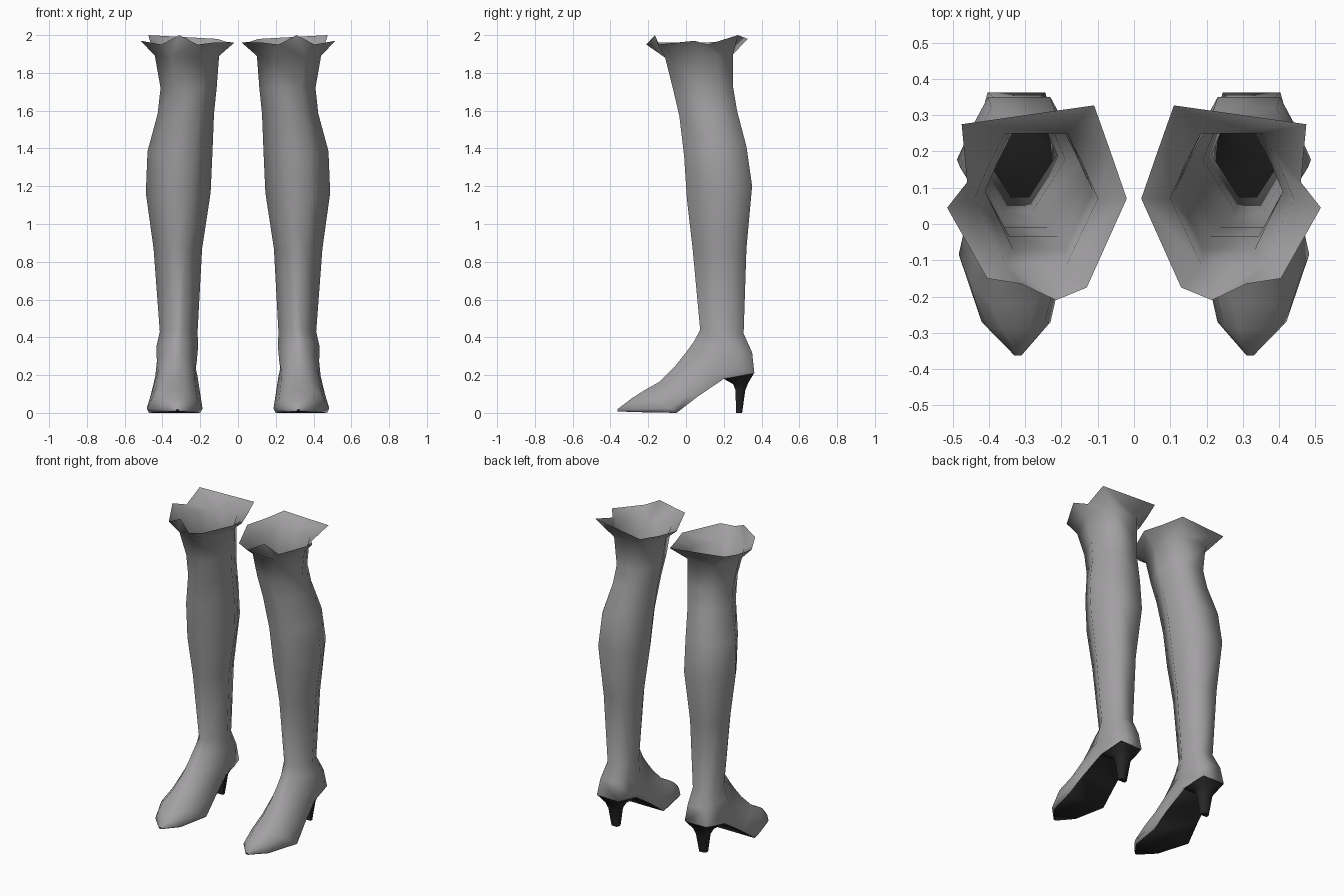
import bpy, bmesh, math

if "Cube" in bpy.data.objects:
    bpy.data.objects.remove(bpy.data.objects["Cube"])


def material(name, rgb):
    m = bpy.data.materials.new(name)
    m.diffuse_color = (*rgb, 1)
    m.use_nodes = True
    m.node_tree.nodes["Principled BSDF"].inputs["Base Color"].default_value = m.diffuse_color
    return m


GREY = material("grey leather", (0.36, 0.35, 0.36))
BLACK = material("black sole", (0.02, 0.02, 0.02))


def loft(name, rings, mats, rule=None, extra=()):
    """Skin a list of rings, then mirror the part to the other leg.
    Extra points subdivide the last edge of the first ring."""
    bm = bmesh.new()
    rows = [[bm.verts.new(p) for p in ring] for ring in rings]
    n = len(rows[0])
    for i in range(len(rows) - 1):
        for j in range(n):
            k = (j + 1) % n
            mid = [bm.verts.new(p) for p in extra] if i == 0 and k == 0 else []
            f = bm.faces.new([rows[i][j], *mid, rows[i][k], rows[i + 1][k], rows[i + 1][j]])
            f.material_index = rule(i, j) if rule else 0
    bm.faces.new(rows[-1]).material_index = len(mats) - 1
    bmesh.ops.recalc_face_normals(bm, faces=bm.faces)
    bmesh.ops.triangulate(bm, faces=[f for f in bm.faces if len(f.verts) > 4])
    me = bpy.data.meshes.new(name)
    bm.to_mesh(me)
    bm.free()
    for m in mats:
        me.materials.append(m)
    ob = bpy.data.objects.new(name, me)
    bpy.context.collection.objects.link(ob)
    bpy.ops.object.select_all(action='DESELECT')
    ob.select_set(True)
    bpy.context.view_layer.objects.active = ob
    bpy.ops.object.shade_smooth_by_angle(angle=math.radians(72))
    mod = ob.modifiers.new("other_leg", 'MIRROR')
    mod.use_mirror_merge = False


# Cross-sections: (position front to back, half width), hexagonal shaft and flat-soled foot
SHAFT = [(0, 0), (.5, 1), (.76, .76), (1, .5)]
FOOT = [(0, 0), (.35, .8), (.8, 1), (1, .92)]


def section(x0, x1, front, back, t, f):
    cx, hw = (x0 + x1) / 2, (x1 - x0) / 2
    half = [(a[0] + (b[0] - a[0]) * t, a[1] + (b[1] - a[1]) * t) for a, b in zip(SHAFT, FOOT)]
    half[0] = (0, f)
    pts = half + [(u, -w) for u, w in reversed(half)]
    return [(cx + w * hw, front[0] + (back[0] - front[0]) * u,
             front[1] + (back[1] - front[1]) * u) for u, w in pts]


# Boot: x range, front/top point (y, z), back/bottom point (y, z), blend to foot, front width
SECTIONS = [
    (.10, .44, (-.11, 1.88), (.25, 1.90), 0, .5),
    (.113, .41, (-.07, 1.72), (.25, 1.72), 0, .48),
    (.127, .425, (-.035, 1.57), (.27, 1.60), 0, .45),
    (.135, .479, (-.01, 1.36), (.32, 1.41), 0, .4),
    (.145, .488, (.005, 1.13), (.35, 1.20), 0, .35),
    (.19, .447, (.035, .87), (.32, .87), 0, .3),
    (.214, .414, (.075, .44), (.305, .42), 0, .25),
    (.208, .436, (.04, .375), (.35, .32), .15, .28),
    (.208, .44, (.0, .32), (.362, .21), .45, .3),
    (.21, .442, (-.06, .245), (.20, .18), .85, .35),
    (.20, .46, (-.14, .165), (.06, .085), 1, .4),
    (.188, .483, (-.22, .12), (-.05, .0), 1, .4),
    (.23, .42, (-.29, .075), (-.265, .004), 1, .4),
    (.31, .33, (-.362, .02), (-.362, .008), 1, .4),
]

# Ragged flared cuff continuing the shaft
RIM = [(.405, -.15, 1.95), (.515, .045, 1.97), (.46, .115, 1.95), (.475, .275, 2.0),
       (.11, .327, 1.98), (.065, .2, 1.965), (.02, .07, 1.96), (.13, -.175, 1.96)]
FRONT_TIPS = [(.215, -.21, 1.95), (.31, -.165, 2.0)]

loft("boot", [RIM] + [section(*s) for s in SECTIONS], [GREY, BLACK],
     lambda i, j: 1 if i >= 9 and j == 3 else 0, FRONT_TIPS)


# Tapered heel: front, middle and back half widths
def heel_ring(y0, z0, y1, z1, w0, w1, w2, cx=.323):
    ym, zm = y0 * .4 + y1 * .6, z0 * .4 + z1 * .6
    return [(cx + w0, y0, z0), (cx + w1, ym, zm), (cx + w2, y1, z1),
            (cx - w2, y1, z1), (cx - w1, ym, zm), (cx - w0, y0, z0)]


loft("heel", [heel_ring(.20, .18, .36, .21, .1, .09, .078),
              heel_ring(.25, .152, .33, .16, .058, .055, .04),
              heel_ring(.262, .12, .314, .12, .042, .04, .03),
              heel_ring(.265, 0, .297, 0, .026, .026, .018)], [BLACK])
